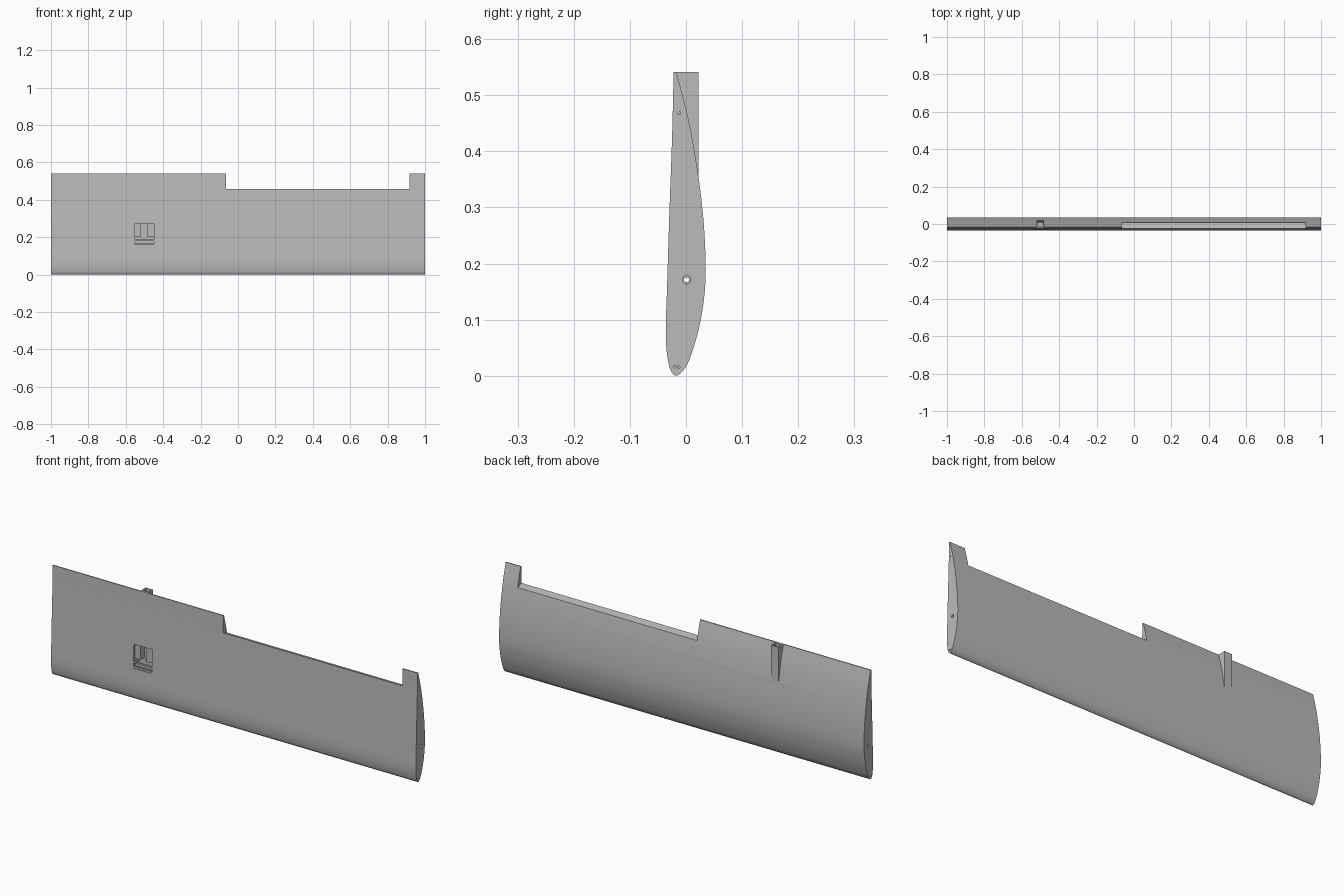
import bpy, bmesh, math
from mathutils import Vector

if "Cube" in bpy.data.objects:
    bpy.data.objects.remove(bpy.data.objects["Cube"], do_unlink=True)

grey = bpy.data.materials.new("plain grey")
grey.use_nodes = True
grey.diffuse_color = (0.5, 0.5, 0.5, 1)
grey.node_tree.nodes["Principled BSDF"].inputs["Base Color"].default_value = (0.5, 0.5, 0.5, 1)


def prism(name, outline, x0, x1):
    """Extrude a (y, z) outline along x."""
    bm = bmesh.new()
    face = bm.faces.new([bm.verts.new((x0, y, z)) for y, z in outline])
    ext = bmesh.ops.extrude_face_region(bm, geom=[face])
    verts = [g for g in ext["geom"] if isinstance(g, bmesh.types.BMVert)]
    bmesh.ops.translate(bm, verts=verts, vec=(x1 - x0, 0, 0))
    bmesh.ops.recalc_face_normals(bm, faces=bm.faces)
    mesh = bpy.data.meshes.new(name)
    bm.to_mesh(mesh)
    bm.free()
    mesh.materials.append(grey)
    obj = bpy.data.objects.new(name, mesh)
    bpy.context.collection.objects.link(obj)
    return obj


def box(name, x0, x1, y0, y1, z0, z1):
    return prism(name, [(y0, z0), (y1, z0), (y1, z1), (y0, z1)], x0, x1)


def rod(name, y, z, radius, x0, x1, sides=24):
    ring = [math.tau * i / sides for i in range(sides)]
    return prism(name, [(y + radius * math.cos(a), z + radius * math.sin(a)) for a in ring], x0, x1)


def combine(target, tool, operation):
    """Apply a boolean and remove the tool object."""
    mod = target.modifiers.new(operation, 'BOOLEAN')
    mod.operation, mod.solver, mod.object = operation, 'EXACT', tool
    bpy.context.view_layer.objects.active = target
    bpy.ops.object.modifier_apply(modifier=mod.name)
    bpy.data.objects.remove(tool, do_unlink=True)


def smooth_path(points, steps):
    """Catmull-Rom curve through the points."""
    pts = [Vector(p) for p in points]
    pts = [2 * pts[0] - pts[1]] + pts + [2 * pts[-1] - pts[-2]]
    out = []
    for a, b, c, d in zip(pts, pts[1:], pts[2:], pts[3:]):
        for i in range(steps):
            t = i / steps
            out.append(0.5 * (2 * b + (c - a) * t + (2 * a - 5 * b + 4 * c - d) * t * t
                              + (3 * b - a - 3 * c + d) * t ** 3))
    return out + [pts[-2]]


# Wing: airfoil from the trailing edge round the nose and back
airfoil = [(-.017, .541), (.004, .459), (.02, .37), (.03, .29), (.0345, .22), (.0345, .165),
           (.03, .122), (.022, .08), (.011, .043), (.002, .02), (-.008, .006), (-.018, 0),
           (-.026, .007), (-.031, .022), (-.035, .05), (-.036, .09), (-.034, .15),
           (-.03, .28), (-.025, .42), (-.022, .541)]
wing = prism("wing", smooth_path(airfoil, 5), -1, 1)

# Raised linkage fairing on the back
combine(wing, prism("fairing", [(-.019, .541), (.022, .541), (.022, .355), (0, .355)],
                    -.522, -.48), 'UNION')

# Control surface cut-out with a slightly slanted floor
combine(wing, prism("cutout", [(-.1, .457), (-.023, .457), (.006, .446), (.1, .446),
                               (.1, .6), (-.1, .6)], -.065, .918), 'DIFFERENCE')

# Servo bay: shallow recess, deep upper slot and deep lower bay
for name, dims in {
    "recess": (-.55, -.448, -.06, -.022, .155, .273),
    "upper_bay": (-.52, -.485, -.06, .012, .19, .273),
    "lower_bay": (-.55, -.448, -.06, .01, .167, .2),
}.items():
    combine(wing, box(name, *dims), 'DIFFERENCE')

# Linkage tunnel from the bay up through the fairing
combine(wing, prism("tunnel", [(-.015, .26), (.008, .26), (.014, .4), (.017, .56), (-.01, .56)],
                    -.515, -.487), 'DIFFERENCE')

# Spar hole through the span, with a wider mouth at each end
combine(wing, rod("spar_hole", .001, .171, .0045, -1.1, 1.1), 'DIFFERENCE')
for side in (-1, 1):
    ends = sorted((side * .96, side * 1.1))
    combine(wing, rod("spar_mouth", .001, .171, .0075, *ends), 'DIFFERENCE')
    # Alignment pin holes
    for y, z in ((-.012, .468), (-.02, .016), (-.013, .016)):
        combine(wing, rod("pin_hole", y, z, .0025, *ends, sides=12), 'DIFFERENCE')

# Hinge bars across the servo bay
for i, z in enumerate((.16, .184)):
    box(f"bay_bar_{i + 1}", -.55, -.448, -.033, -.025, z - .004, z + .004)

bpy.ops.object.select_all(action='DESELECT')
wing.select_set(True)
bpy.context.view_layer.objects.active = wing
bpy.ops.object.shade_smooth_by_angle(angle=math.radians(30))
